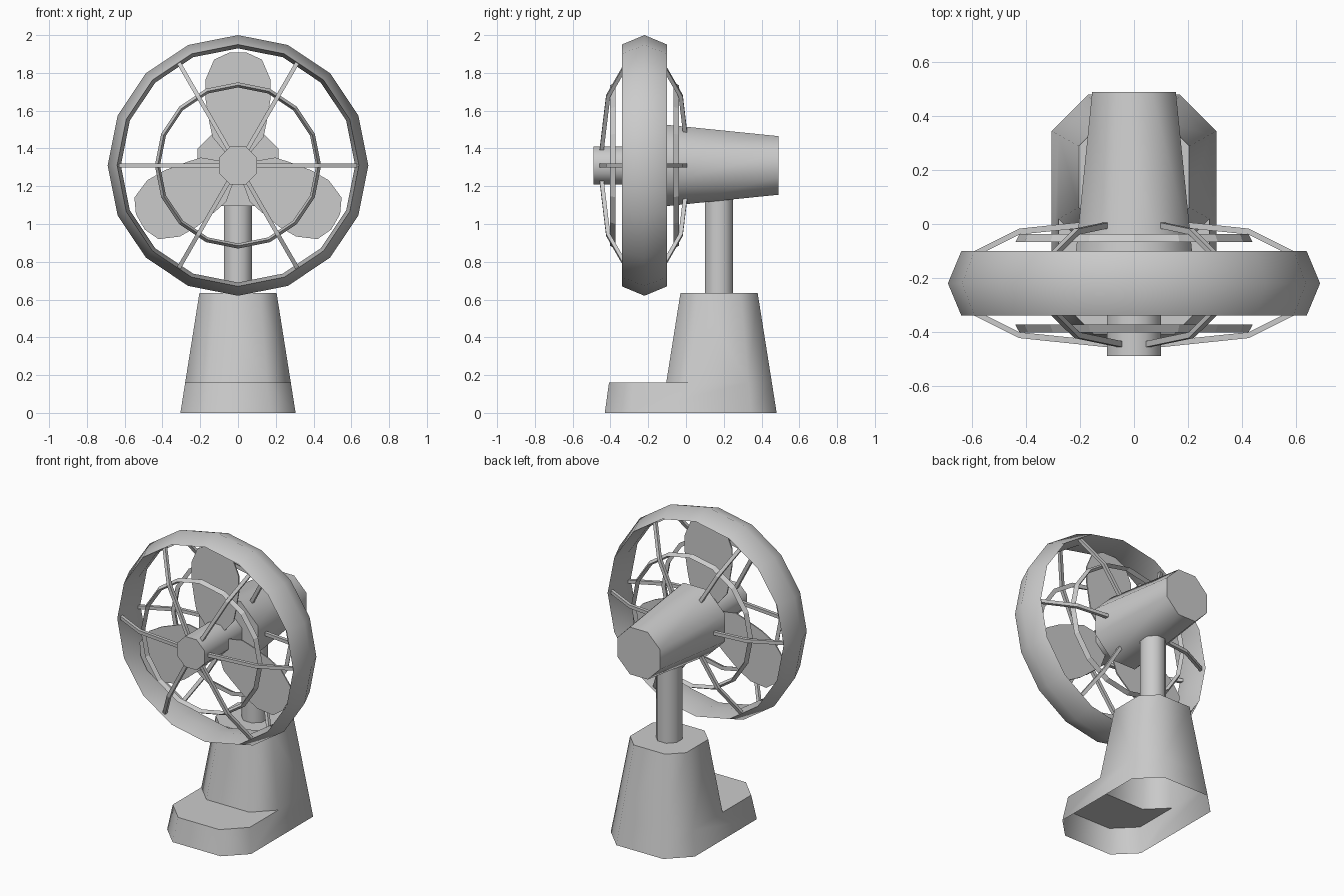
import bpy, bmesh
from math import radians, sin, cos, pi
from mathutils import Matrix, Vector

cube = bpy.data.objects.get("Cube")
if cube:
    bpy.data.objects.remove(cube)

AXIS = 1.31      # height of the fan axis
MID = -0.22      # depth of the cage's middle plane
POST_Y = 0.175   # depth of the stand's centre

grey = bpy.data.materials.new("plain_grey")
grey.use_nodes = True
grey.diffuse_color = (0.6, 0.6, 0.6, 1)
grey.node_tree.nodes["Principled BSDF"].inputs["Base Color"].default_value = (0.6, 0.6, 0.6, 1)


def finish(obj, name, smooth=True):
    obj.name = name
    obj.data.materials.append(grey)
    bpy.ops.object.select_all(action='DESELECT')
    obj.select_set(True)
    bpy.context.view_layer.objects.active = obj
    if smooth:
        bpy.ops.object.shade_smooth_by_angle(angle=radians(50))


def from_bmesh(bm, name, smooth=True):
    bmesh.ops.recalc_face_normals(bm, faces=bm.faces)
    mesh = bpy.data.meshes.new(name)
    bm.to_mesh(mesh)
    bm.free()
    obj = bpy.data.objects.new(name, mesh)
    bpy.context.collection.objects.link(obj)
    finish(obj, name, smooth)


def octagon_cone(name, a1, a2, length, centre, along_y=False):
    """Eight-sided cone given by flat-to-centre distances, flats facing the axes."""
    k = 1 / cos(pi / 8)
    rot = (pi / 2, pi / 8, 0) if along_y else (0, 0, pi / 8)
    bpy.ops.mesh.primitive_cone_add(vertices=8, radius1=a1 * k, radius2=a2 * k,
                                    depth=length, location=centre, rotation=rot)
    finish(bpy.context.object, name)


def ring(name, profile, n=16, smooth=True):
    """Closed (radius, depth) profile turned around the fan axis."""
    bm = bmesh.new()
    loops = [[bm.verts.new((r * sin(2 * pi * i / n), y, AXIS + r * cos(2 * pi * i / n)))
              for r, y in profile] for i in range(n)]
    m = len(profile)
    for i in range(n):
        a, b = loops[i], loops[(i + 1) % n]
        for j in range(m):
            bm.faces.new((a[j], a[(j + 1) % m], b[(j + 1) % m], b[j]))
    from_bmesh(bm, name, smooth)


def slab(bm, points, thickness_dir, turn):
    """Extrude a flat outline both ways and turn it about the fan axis."""
    d = Vector(thickness_dir)
    place = Matrix.Translation((0, 0, AXIS)) @ Matrix.Rotation(turn, 4, 'Y')
    a = [bm.verts.new(place @ (Vector(p) + d)) for p in points]
    b = [bm.verts.new(place @ (Vector(p) - d)) for p in points]
    bm.faces.new(a)
    bm.faces.new(b[::-1])
    for i in range(len(a)):
        j = (i + 1) % len(a)
        bm.faces.new((a[i], b[i], b[j], a[j]))


# Stand: hollow foot and tapered column in one open-bottomed shell
def corners(z, back=True):
    """Four chamfered corners of the column's cross-section, left to right."""
    s = 1 - z * 0.52
    h, c, side = 0.305 * s, 0.17 * s, 1 if back else -1
    return [(x, POST_Y + side * y, z) for x, y in ((h, c), (c, h), (-c, h), (-h, c))]


def toe(z):
    y = -0.43 + z * 0.14
    w = 0.305 * (1 - z * 0.52)
    return [(w, y + 0.13, z), (w - 0.13, y, z), (0.13 - w, y, z), (-w, y + 0.13, z)]


STEP, TOP = 0.16, 0.635
bm = bmesh.new()
make = lambda pts: [bm.verts.new(p) for p in pts]
back0, back1, back2 = (make(corners(z)) for z in (0, STEP, TOP))
front1, front2 = (make(corners(z, False)) for z in (STEP, TOP))
toe0, toe1 = make(toe(0)), make(toe(STEP))
for low, high in ((back0, back1), (back1, back2), (front1, front2), (toe0, toe1)):
    for i in range(3):
        bm.faces.new((low[i], low[i + 1], high[i + 1], high[i]))
for e in (0, 3):
    bm.faces.new((back0[e], toe0[e], toe1[e], front1[e], back1[e]))
    bm.faces.new((back1[e], front1[e], front2[e], back2[e]))
bm.faces.new(toe1 + front1[::-1])
bm.faces.new(back2 + front2[::-1])
from_bmesh(bm, "stand")

# Post, motor housing and hub
octagon_cone("post", 0.075, 0.075, 0.6, (0, POST_Y, 0.9))
octagon_cone("motor_housing", 0.155, 0.215, 0.59, (0, 0.195, AXIS), True)
octagon_cone("hub", 0.1, 0.1, 0.41, (0, -0.285, AXIS), True)

# Three petal-shaped blades
half = [(0.06, 0.06), (0.135, 0.15), (0.15, 0.22), (0.172, 0.35),
        (0.172, 0.455), (0.127, 0.56), (0.047, 0.597)]
outline = half + [(-x, r) for x, r in reversed(half)]
bm = bmesh.new()
for i in range(3):
    slab(bm, [(x, -0.235, r) for x, r in outline], (0, 0.004, 0), i * 2 * pi / 3)
from_bmesh(bm, "blades", False)

# Outer rim
ring("outer_rim", [(0.64, MID - 0.12), (0.69, MID), (0.64, MID + 0.12), (0.62, MID)])

# Front and rear cage: a wire hoop and six bent spokes each
for name, s in (("front", -1), ("rear", 1)):
    ring(name + "_hoop", [(0.44, MID + s * 0.153), (0.425, MID + s * 0.182),
                          (0.413, MID + s * 0.153)], smooth=False)
    path = [(0.08, 0.228), (0.425, 0.192), (0.63, 0.09)]
    strip = [(0, MID + s * (d + 0.011), r) for r, d in path]
    strip += [(0, MID + s * (d - 0.011), r) for r, d in reversed(path)]
    bm = bmesh.new()
    for i in range(6):
        slab(bm, strip, (0.011, 0, 0), radians(30 + 60 * i))
    from_bmesh(bm, name + "_spokes", False)
